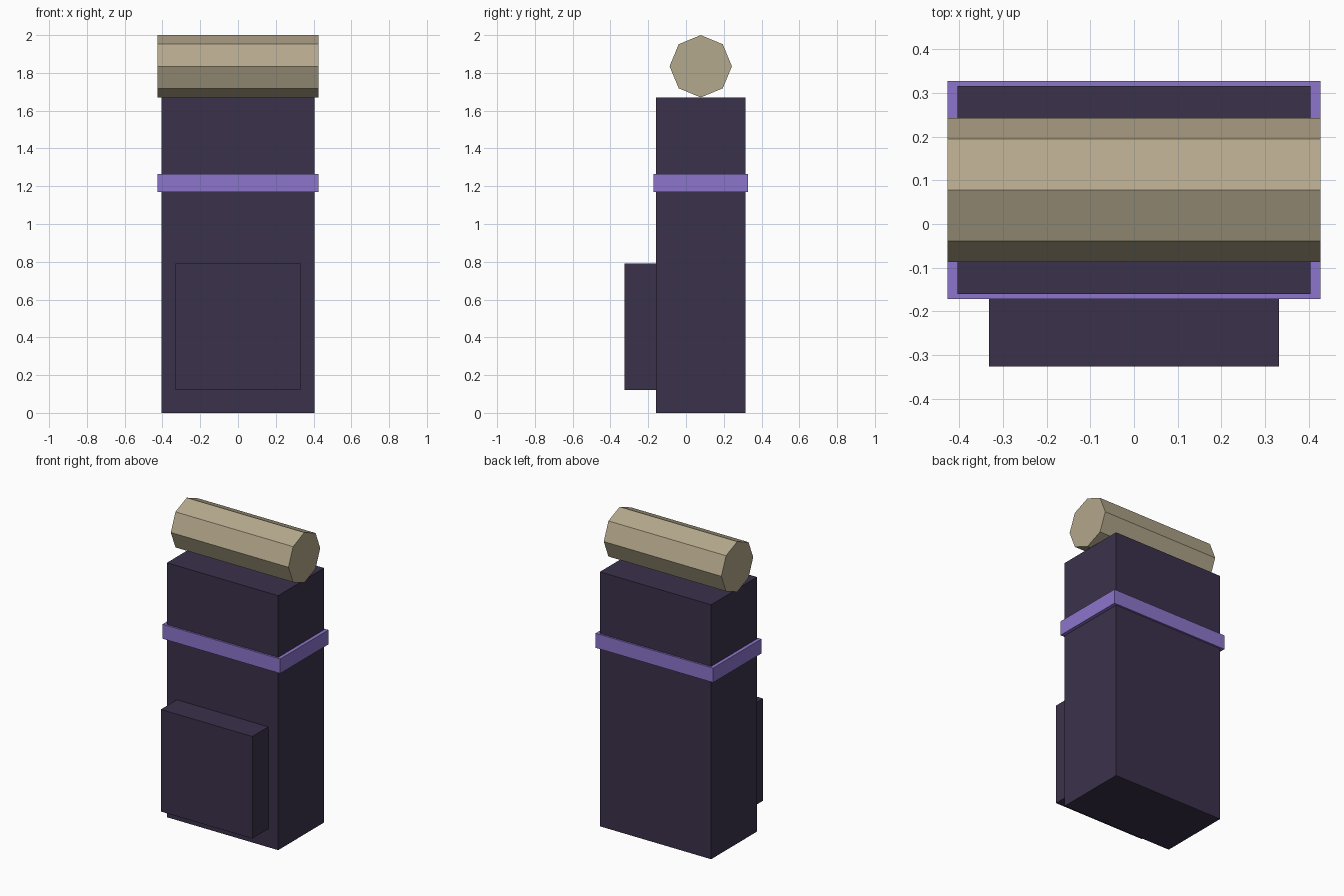
import bpy
import math

if "Cube" in bpy.data.objects:
    bpy.data.objects.remove(bpy.data.objects["Cube"])


def material(name, rgb):
    """Flat colour from 0-255 sRGB values."""
    def lin(c):
        c /= 255
        return c / 12.92 if c <= 0.04045 else ((c + 0.055) / 1.055) ** 2.4
    m = bpy.data.materials.new(name)
    m.diffuse_color = (*[lin(c) for c in rgb], 1)
    m.use_nodes = True
    m.node_tree.nodes["Principled BSDF"].inputs["Base Color"].default_value = m.diffuse_color
    return m


dark = material("dark_plum", (59, 49, 75))
purple = material("purple", (140, 117, 203))
tan = material("tan", (180, 168, 140))


def box(name, lo, hi, mat):
    """Axis-aligned box between two corners."""
    bpy.ops.mesh.primitive_cube_add(size=1)
    o = bpy.context.object
    o.name = name
    for v in o.data.vertices:
        v.co = [(a + b) / 2 + c * (b - a) for a, b, c in zip(lo, hi, v.co)]
    o.data.materials.append(mat)
    return o


# Pack body, raised strap around it and front pocket
box("pack_body", (-0.404, -0.16, 0), (0.404, 0.316, 1.67), dark)
box("strap_band", (-0.427, -0.172, 1.17), (0.427, 0.328, 1.265), purple)
box("front_pocket", (-0.332, -0.326, 0.12), (0.332, -0.16, 0.79), dark)

# Eight-sided bedroll lying along x on top of the body
bpy.ops.mesh.primitive_cylinder_add(vertices=8, radius=0.165, depth=0.854,
                                    location=(0, 0.078, 1.835),
                                    rotation=(0, math.pi / 2, 0))
roll = bpy.context.object
roll.name = "bedroll"
roll.data.materials.append(tan)
